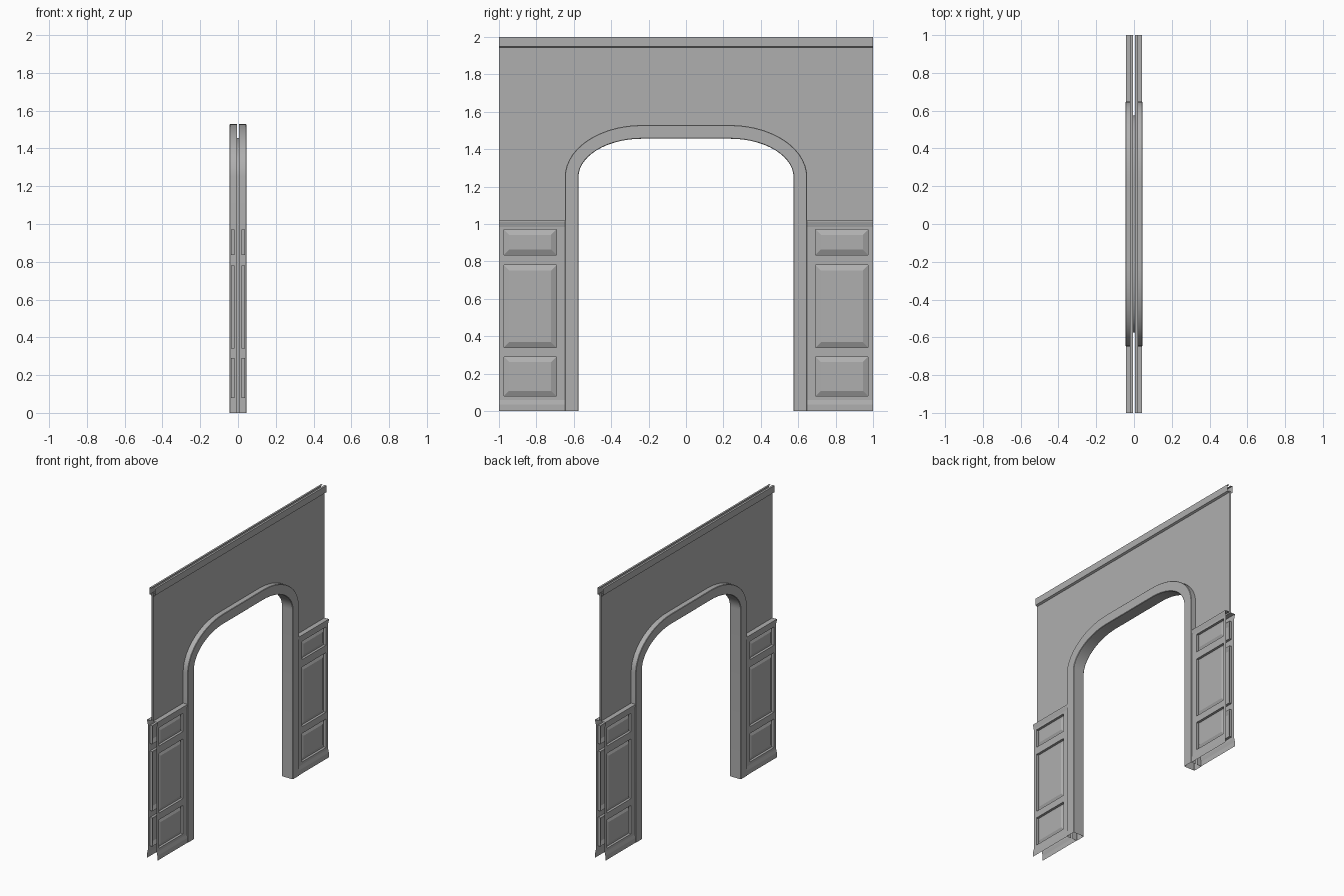
import bpy
import bmesh
import math

if "Cube" in bpy.data.objects:
    bpy.data.objects.remove(bpy.data.objects["Cube"])

WALL_X, FRAME_X, RAIL_X, CASING_X = 0.006, 0.036, 0.042, 0.045
INNER_Y, OUTER_Y = 0.575, 0.648
ARC_Y, ARC_Z = 0.235, 1.25

grey = bpy.data.materials.new("dark_grey")
grey.diffuse_color = (0.43, 0.43, 0.43, 1)
grey.use_nodes = True
grey.node_tree.nodes["Principled BSDF"].inputs["Base Color"].default_value = grey.diffuse_color


def make(name, verts, faces, mirror_y=False, smooth=False):
    """Mesh for the +x side, mirrored to the other side(s)."""
    bm = bmesh.new()
    vs = [bm.verts.new(v) for v in verts]
    for f in faces:
        bm.faces.new([vs[i] for i in f])
    bmesh.ops.remove_doubles(bm, verts=bm.verts, dist=1e-5)
    mesh = bpy.data.meshes.new(name)
    bm.to_mesh(mesh)
    bm.free()
    mesh.materials.append(grey)
    ob = bpy.data.objects.new(name, mesh)
    bpy.context.collection.objects.link(ob)
    mod = ob.modifiers.new("mirror", 'MIRROR')
    mod.use_axis = (True, mirror_y, False)
    if smooth:
        bpy.ops.object.select_all(action='DESELECT')
        ob.select_set(True)
        bpy.context.view_layer.objects.active = ob
        bpy.ops.object.shade_smooth_by_angle(angle=math.radians(30))
    return ob


def arch(t, bottom=0.0, steps=14):
    """Arch outline (y, z), offset from inner (t=0) to outer (t=1)."""
    off = t * (OUTER_Y - INNER_Y)
    a, b = INNER_Y - ARC_Y + off, 0.206 + off
    half = [(ARC_Y + a, bottom)]
    for i in range(steps + 1):
        ang = math.pi / 2 * i / steps
        half.append((ARC_Y + a * math.cos(ang), ARC_Z + b * math.sin(ang)))
    return half + [(-y, z) for y, z in reversed(half)]


def moulding(name, profile, y0, y1, mirror_y=False):
    """Extrude an (x, z) profile, listed bottom to top, along y."""
    n = len(profile)
    verts = [(x, y, z) for y in (y0, y1) for x, z in profile]
    faces = [(i, n + i, n + i + 1, i + 1) for i in range(n - 1)]
    return make(name, verts, faces, mirror_y)


# Wall sheets above the wainscot, cut to the outer arch line
outline = [(1, 1.02), (1, 1.96), (-1, 1.96), (-1, 1.02)]
outline += list(reversed(arch(1, 1.02)))
make("wall", [(WALL_X, y, z) for y, z in outline], [range(len(outline))])

# Arch casing and jamb: profile (x, offset) swept along the arch
profile = [(0, 0), (CASING_X - .003, 0), (CASING_X, .04), (CASING_X, .96),
           (CASING_X - .003, 1), (WALL_X, 1)]
lines = [[(x, y, z) for y, z in arch(t)] for x, t in profile]
n = len(lines[0])
make("arch_casing", [v for l in lines for v in l],
     [(i * n + j, (i + 1) * n + j, (i + 1) * n + j + 1, i * n + j + 1)
      for i in range(len(lines) - 1) for j in range(n - 1)], smooth=True)

# Shallow crown moulding along the top
moulding("crown_moulding", [(WALL_X, 1.944), (.021, 1.950),
                            (.021, 2.0), (WALL_X, 2.0)], -1, 1)

# Chair rail and baseboard
moulding("chair_rail", [(FRAME_X, .985), (RAIL_X, 1.01), (RAIL_X, 1.02),
                        (WALL_X, 1.02)], OUTER_Y, 1, True)
moulding("baseboard", [(RAIL_X, 0), (RAIL_X, .035), (FRAME_X, .06)],
         OUTER_Y, 1, True)

# Wainscot: flat frame with three recessed, bevelled raised panels
ys = [OUTER_Y, .693, .974, 1]
zs = [.06, .08, .29, .34, .78, .835, .97, .985]
verts, faces = [], []


def rect(x, y0, y1, z0, z1):
    k = len(verts)
    verts.extend([(x, y0, z0), (x, y1, z0), (x, y1, z1), (x, y0, z1)])
    return [k, k + 1, k + 2, k + 3]


for i in range(3):
    for j in range(7):
        cell = (ys[i], ys[i + 1], zs[j], zs[j + 1])
        if i == 1 and j % 2 == 1:
            m = .028
            inner = (cell[0] + m, cell[1] - m, cell[2] + m, cell[3] - m)
            rings = [rect(FRAME_X, *cell), rect(.018, *cell), rect(.031, *inner)]
            for r, s in zip(rings, rings[1:]):
                for k in range(4):
                    q = (k + 1) % 4
                    faces.append((r[k], r[q], s[q], s[k]))
            faces.append(rings[-1])
        else:
            faces.append(rect(FRAME_X, *cell))
make("wainscot_panels", verts, faces, mirror_y=True)
